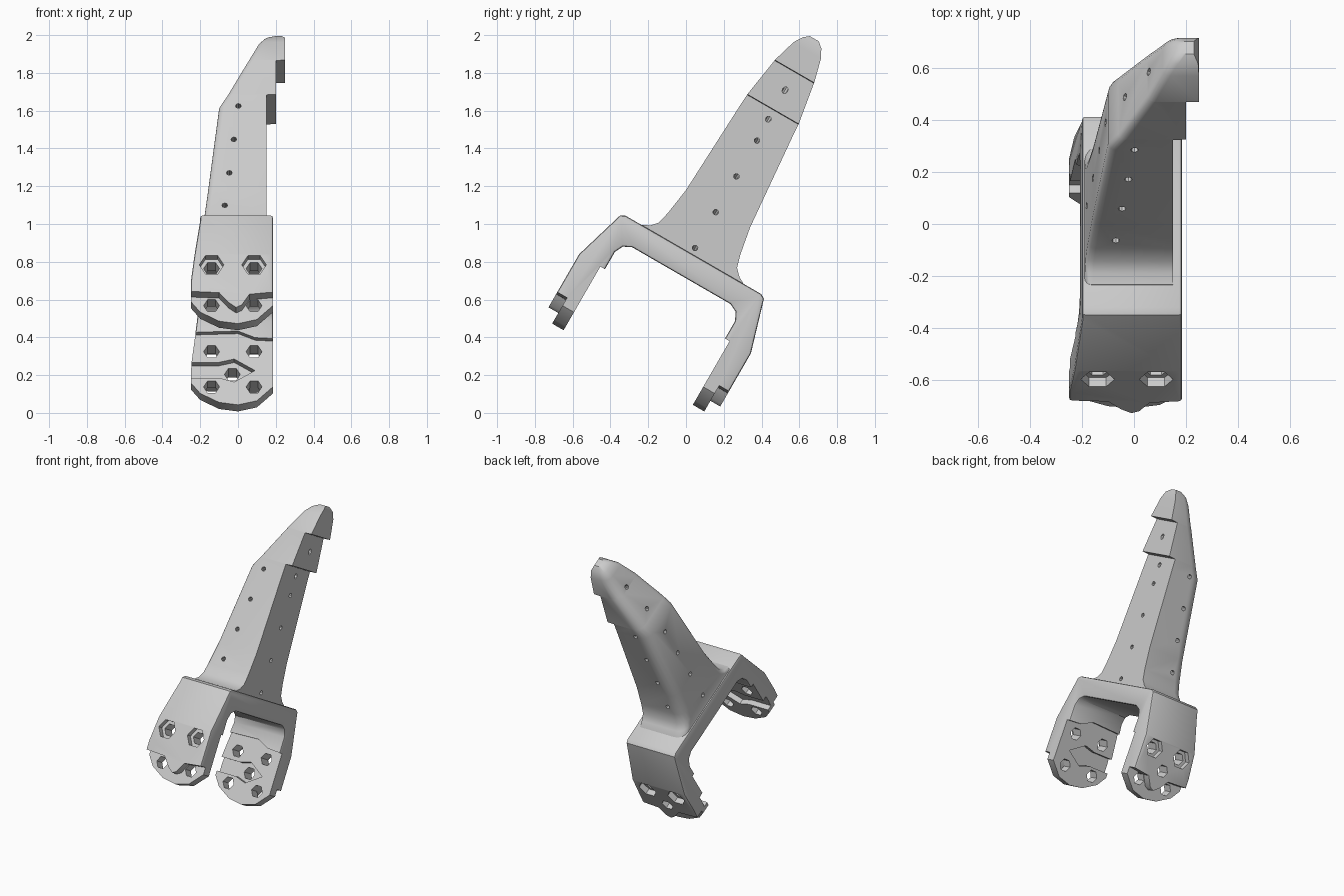
import bpy, bmesh, math
from mathutils import Vector, Matrix

cube = bpy.data.objects.get("Cube")
if cube:
    bpy.data.objects.remove(cube, do_unlink=True)

# One plain grey for the whole part
grey = bpy.data.materials.new("plain grey")
grey.use_nodes = True
grey.diffuse_color = (0.6, 0.6, 0.6, 1)
grey.node_tree.nodes["Principled BSDF"].inputs["Base Color"].default_value = (0.6, 0.6, 0.6, 1)

MID = -0.385                                   # middle of the yoke, between the two legs
TILT = Matrix.Rotation(math.radians(-30), 4, "X")


def to_object(bm, name):
    bmesh.ops.recalc_face_normals(bm, faces=bm.faces[:])
    mesh = bpy.data.meshes.new(name)
    bm.to_mesh(mesh)
    bm.free()
    mesh.materials.append(grey)
    obj = bpy.data.objects.new(name, mesh)
    bpy.context.scene.collection.objects.link(obj)
    return obj


def skin(bm, rings):
    """Join rings of points into a closed solid."""
    loops = [[bm.verts.new(p) for p in ring] for ring in rings]
    for a, b in zip(loops, loops[1:]):
        for i in range(len(a)):
            j = (i + 1) % len(a)
            bm.faces.new((a[i], a[j], b[j], b[i]))
    bm.faces.new(loops[0])
    bm.faces.new(loops[-1][::-1])


def side_prism(name, pts, x0, x1):
    bm = bmesh.new()
    skin(bm, [[(x, u, n) for u, n in pts] for x in (x0, x1)])
    return to_object(bm, name)


def plan_prism(name, pts, u0, u1):
    bm = bmesh.new()
    skin(bm, [[(x, u, n) for x, n in pts] for u in (u0, u1)])
    return to_object(bm, name)


def rod(a, b, radius, sides):
    a, b = Vector(a), Vector(b)
    turn = (b - a).to_track_quat("Z", "X").to_matrix().to_4x4()
    bm = bmesh.new()
    bmesh.ops.create_cone(bm, cap_ends=True, segments=sides, radius1=radius, radius2=radius,
                          depth=(b - a).length, matrix=Matrix.Translation((a + b) / 2) @ turn)
    return to_object(bm, "hole_cutter")


def apply(obj, mod):
    bpy.context.view_layer.objects.active = obj
    bpy.ops.object.modifier_apply(modifier=mod.name)


def combine(obj, other, operation="DIFFERENCE"):
    mod = obj.modifiers.new("cut", "BOOLEAN")
    mod.operation, mod.solver, mod.object = operation, "EXACT", other
    apply(obj, mod)
    bpy.data.objects.remove(other, do_unlink=True)


def finish(obj, angle):
    obj.data.transform(TILT)
    bpy.ops.object.select_all(action="DESELECT")
    obj.select_set(True)
    bpy.context.view_layer.objects.active = obj
    bpy.ops.object.shade_smooth_by_angle(angle=math.radians(angle))


# Yoke: bridge with two legs, trimmed to the rounded leg outline
half = [(0.415, 0.744), (0.44, 0.73), (0.525, 0.445), (0.525, 0.03),
        (0.367, 0.03), (0.367, 0.55), (0.345, 0.595), (0.30, 0.617)]
profile = [(MID + w, n) for w, n in half] + [(MID - w, n) for w, n in reversed(half)]
yoke = side_prism("yoke", profile, -0.4, 0.4)
outline = [(-0.25, 0.28), (-0.25, 0.19), (-0.2, 0.125), (-0.1, 0.07), (0, 0.055), (0.1, 0.08),
           (0.185, 0.165), (0.185, 0.9), (-0.2, 0.9), (-0.2, 0.7)]
combine(yoke, plan_prism("outline_cutter", outline, -1.2, 0.4), "INTERSECT")
bevel = yoke.modifiers.new("soft_edges", "BEVEL")
bevel.width, bevel.segments, bevel.limit_method = 0.012, 2, "ANGLE"
bevel.angle_limit = math.radians(50)
apply(yoke, bevel)

# Leg recesses: tongue step outside, thin lower plate inside, arrow channel
tongue = [(-0.3, 0.22), (-0.1, 0.21), (-0.05, 0.15), (-0.01, 0.12), (0.02, 0.135),
          (0.06, 0.2), (0.25, 0.22), (0.25, 0), (-0.3, 0)]
plate = [(-0.3, 0.48), (0, 0.49), (0.09, 0.45), (0.25, 0.44), (0.25, 0), (-0.3, 0)]
arrow = [(-0.3, 0.315), (-0.1, 0.315), (-0.02, 0.335), (0.09, 0.265), (-0.02, 0.195),
         (-0.1, 0.22), (-0.3, 0.22)]
for side in (-1, 1):
    for pts, w0, w1 in ((tongue, 0.465, 0.6), (plate, 0.3, 0.395), (arrow, 0.35, 0.432)):
        combine(yoke, plan_prism("recess_cutter", pts, MID + side * w0, MID + side * w1))
    # Bolt holes with hexagonal nut pockets in the upper pair
    spots = [(x, n) for x in (-0.14, 0.085) for n in (0.165, 0.38)]
    if side == 1:
        spots.append((-0.03, 0.262))
    for x, n in spots:
        combine(yoke, rod((x, MID + side * 0.3, n), (x, MID + side * 0.65, n), 0.042, 6))
        if n > 0.3:
            combine(yoke, rod((x, MID + side * 0.485, n), (x, MID + side * 0.65, n), 0.065, 6))
finish(yoke, 35)

# Horn: stations of height, front, back, right edge and stepped left edge
stations = [
    (0.70, -0.72, -0.05, -0.195, 0.15), (0.745, -0.70, -0.08, -0.19, 0.15),
    (0.765, -0.66, -0.115, -0.188, 0.15), (0.80, -0.628, -0.15, -0.185, 0.15),
    (0.87, -0.612, -0.17, -0.177, 0.15), (1.02, -0.59, -0.197, -0.16, 0.15),
    (1.55, -0.566, -0.243, -0.10, 0.15), (1.62, -0.562, -0.248, -0.06, 0.15),
    (1.623, -0.562, -0.248, -0.058, 0.2), (1.85, -0.527, -0.286, 0.05, 0.2),
    (1.853, -0.527, -0.286, 0.052, 0.25), (1.985, -0.488, -0.32, 0.11, 0.25),
    (2.03, -0.46, -0.345, 0.14, 0.247), (2.055, -0.43, -0.375, 0.18, 0.23)]


def horn_ring(n, front, back, low, high):
    ring = [(high, back, n), (high, front, n)]
    for radius, edge, way in ((0.03, front, 1), (0.07, back, -1)):
        r = min(radius, (back - front) * 0.35, (high - low) * 0.45)
        arc = []
        for k in range(5):
            t = math.pi / 2 * k / 4
            arc.append((low + r - r * math.sin(t), edge + way * (r - r * math.cos(t)), n))
        ring += arc if way == 1 else arc[::-1]
    return ring


bm = bmesh.new()
skin(bm, [horn_ring(*s) for s in stations])
horn = to_object(bm, "horn")

# Small pin holes, front to back and side to side
for k in range(4):
    x, n = -0.07 + 0.024 * k, 0.92 + 0.21 * k
    combine(horn, rod((x, -0.8, n), (x, 0.1, n), 0.015, 8))
    combine(horn, rod((0.3, -0.395, 0.76 + 0.22 * k), (-0.3, -0.395, 0.84 + 0.215 * k), 0.015, 8))
for right, left in (((0.15, 1.564), (-0.05, 1.68)), ((0.2, 1.741), (0.05, 1.87))):
    a, b = Vector((right[0], -0.4, right[1])), Vector((left[0], -0.4, left[1]))
    step = (b - a) * 0.5
    combine(horn, rod(a - step, b + step, 0.015, 8))
finish(horn, 32)
